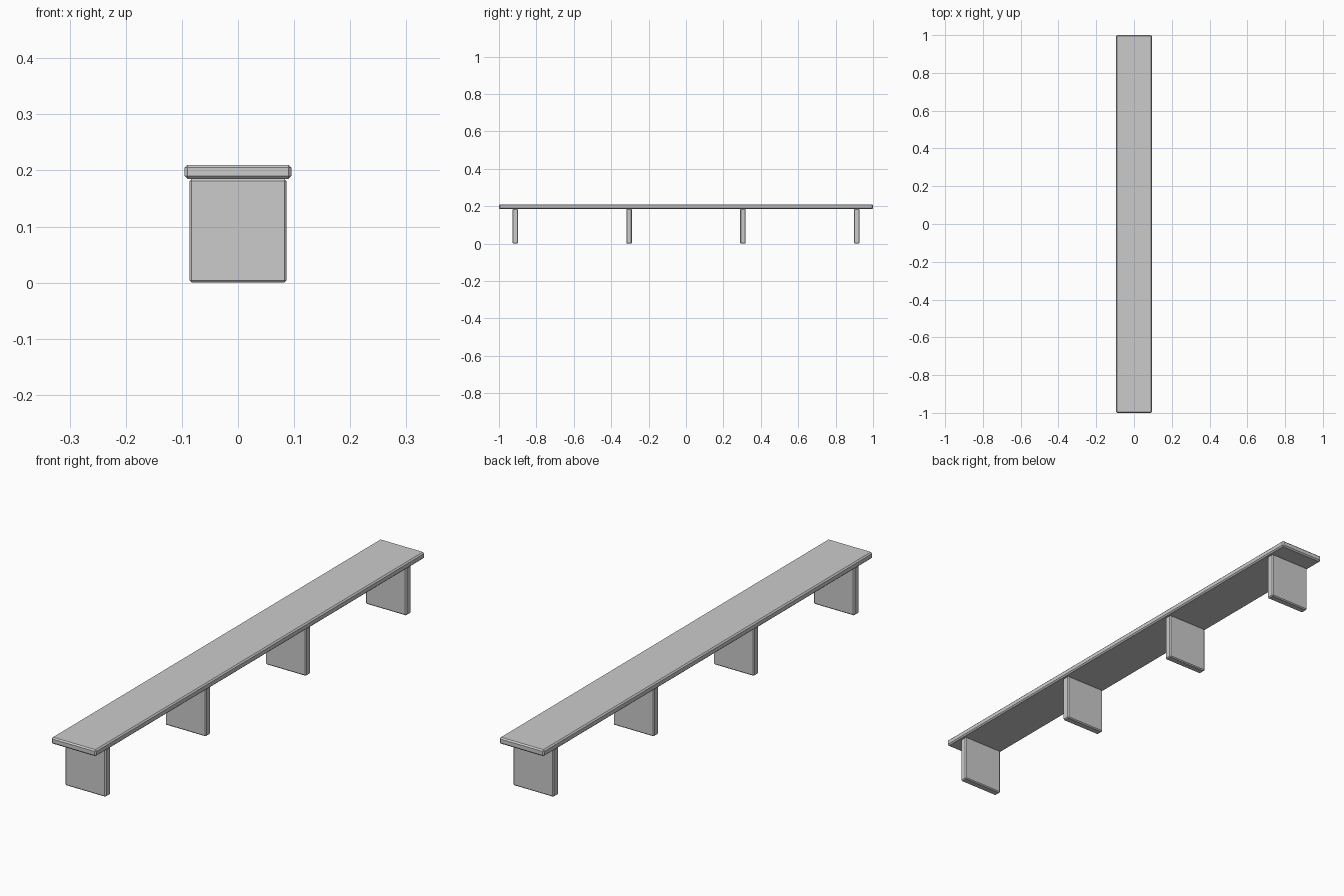
import bpy

if "Cube" in bpy.data.objects:
    bpy.data.objects.remove(bpy.data.objects["Cube"])


def bevelled_box(name, size, centre, bevel):
    """Box with a single flat chamfer on every edge."""
    bpy.ops.mesh.primitive_cube_add(size=1, location=centre)
    ob = bpy.context.object
    ob.name = name
    ob.scale = size
    bpy.ops.object.transform_apply(location=False, rotation=False, scale=True)
    mod = ob.modifiers.new("chamfer", 'BEVEL')
    mod.width = bevel
    mod.segments = 1
    return ob


TOP, UNDERSIDE = 0.21, 0.185

# long plank
bevelled_box("plank", (0.19, 2.0, TOP - UNDERSIDE),
             (0, 0, (TOP + UNDERSIDE) / 2), 0.005)

# four evenly spaced panel supports
for i in range(4):
    y = -0.913 + i * 0.6087
    bevelled_box(f"support_{i + 1}", (0.173, 0.03, UNDERSIDE),
                 (0, y, UNDERSIDE / 2), 0.004)
